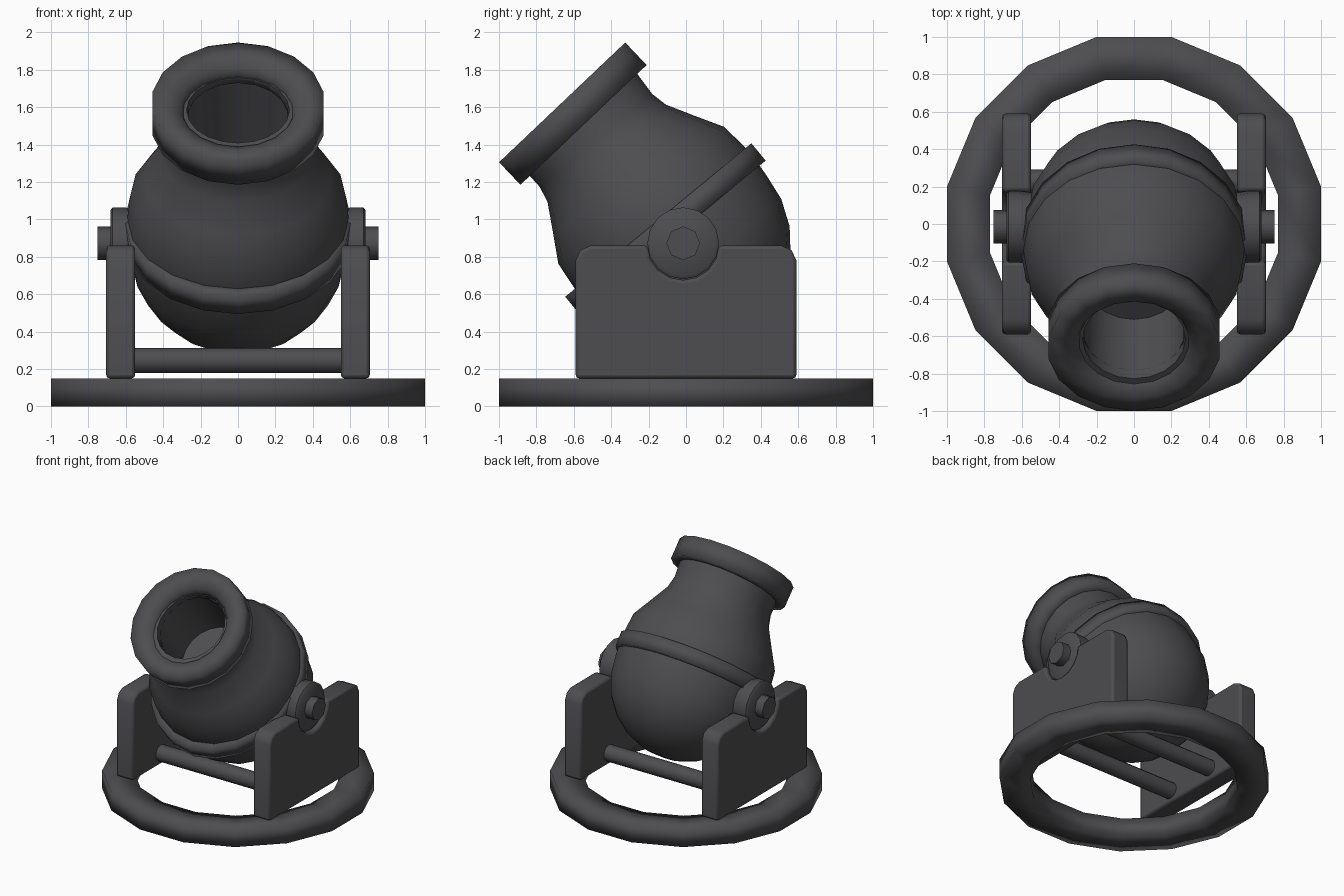
import bpy, bmesh, math
from mathutils import Matrix, Vector

if "Cube" in bpy.data.objects:
    bpy.data.objects.remove(bpy.data.objects["Cube"])

iron = bpy.data.materials.new("dark_iron")
iron.diffuse_color = (0.075, 0.075, 0.081, 1)
iron.use_nodes = True
iron.node_tree.nodes["Principled BSDF"].inputs["Base Color"].default_value = iron.diffuse_color


def finish(name, bm, angle):
    bmesh.ops.remove_doubles(bm, verts=bm.verts, dist=1e-5)
    bmesh.ops.recalc_face_normals(bm, faces=bm.faces)
    me = bpy.data.meshes.new(name)
    bm.to_mesh(me)
    bm.free()
    ob = bpy.data.objects.new(name, me)
    bpy.context.collection.objects.link(ob)
    me.materials.append(iron)
    bpy.ops.object.select_all(action='DESELECT')
    ob.select_set(True)
    bpy.context.view_layer.objects.active = ob
    bpy.ops.object.shade_smooth_by_angle(angle=math.radians(angle))
    return ob


def lathe(name, profile, segs, matrix, closed=False, phase=0.0, angle=50):
    """Revolve (radius, height) points about local z, then place by matrix."""
    bm = bmesh.new()
    rings = []
    for i in range(segs):
        a = 2 * math.pi * (i + phase) / segs
        rings.append([bm.verts.new(matrix @ Vector((r * math.cos(a), r * math.sin(a), z)))
                      for r, z in profile])
    n = len(profile)
    for i in range(segs):
        p, q = rings[i], rings[(i + 1) % segs]
        for j in range(n if closed else n - 1):
            k = (j + 1) % n
            bm.faces.new((p[j], q[j], q[k], p[k]))
    bmesh.ops.remove_doubles(bm, verts=bm.verts, dist=1e-5)
    bmesh.ops.dissolve_degenerate(bm, edges=bm.edges, dist=1e-6)
    return finish(name, bm, angle)


def tilt(y, z, deg):
    return Matrix.Translation((0, y, z)) @ Matrix.Rotation(math.radians(deg), 4, 'X')


# Base ring
lathe("base_ring", [(0.785, 0), (1.02, 0), (1.02, 0.15), (0.785, 0.15)], 16,
      Matrix(), closed=True, phase=0.5, angle=100)

# Barrel: round breech, tapering shoulder, flared neck and hollow bore
R = 0.585
body = [(R * math.sin(math.radians(a)), -R * math.cos(math.radians(a)))
        for a in range(0, 91, 15)]
body += [(0.595, 0.15), (0.575, 0.34), (0.50, 0.47), (0.41, 0.63), (0.39, 0.72), (0.40, 0.93),
         (0.275, 0.93), (0.26, 0.45), (0, 0.45)]
lathe("barrel", body, 20, tilt(-0.023, 0.866, 39.5))

# Muzzle ring
lathe("muzzle_ring", [(0.38, -0.083), (0.465, -0.083), (0.465, 0.083), (0.37, 0.083),
                      (0.31, 0.05), (0.27, -0.03)], 18,
      tilt(-0.605, 1.565, 43.5), closed=True, phase=0.5, angle=100)

# Reinforcing band around the barrel
band = tilt(-0.11, 0.95, 39.5) @ Matrix.Diagonal((0.94, 1, 1, 1))
lathe("barrel_band", [(0.55, -0.06), (0.645, -0.06), (0.645, 0.06), (0.55, 0.06)], 20,
      band, closed=True, angle=100)

# Trunnions and side plates on both sides
PY, PZ = -0.015, 0.872
for side, tag in ((1, "right"), (-1, "left")):
    out = Matrix.Translation((0, PY, PZ)) @ Matrix.Rotation(side * math.pi / 2, 4, 'Y')
    lathe("trunnion_disc_" + tag,
          [(0, 0.5), (0.175, 0.5), (0.192, 0.61), (0.192, 0.67), (0.175, 0.683), (0, 0.683)],
          16, out)
    lathe("trunnion_axle_" + tag, [(0, 0.6), (0.09, 0.6), (0.09, 0.752), (0, 0.752)], 8, out)

    # Plate outline in (y, z) with a rounded seat for the trunnion
    top = 0.86
    outline = [(-0.59, 0.15), (0.59, 0.15), (0.59, 0.78), (0.565, 0.835), (0.51, top)]
    outline += [(PY + 0.19 * math.cos(t), top - 0.185 * math.sin(t))
                for t in (math.pi * i / 8 for i in range(9))]
    outline += [(-0.51, top), (-0.565, 0.835), (-0.59, 0.78)]
    bm = bmesh.new()
    face = bm.faces.new([bm.verts.new((side * 0.55, y, z)) for y, z in outline])
    ext = bmesh.ops.extrude_face_region(bm, geom=[face])
    bmesh.ops.translate(bm, vec=(side * 0.155, 0, 0),
                        verts=[g for g in ext["geom"] if isinstance(g, bmesh.types.BMVert)])
    plate = finish("side_plate_" + tag, bm, 50)
    bev = plate.modifiers.new("soft_edges", 'BEVEL')
    bev.width = 0.018
    bev.segments = 2
    bev.limit_method = 'ANGLE'
    bev.angle_limit = math.radians(50)

# Cross bars joining the plates
for y, tag in ((-0.225, "front"), (0.225, "back")):
    m = Matrix.Translation((0, y, 0.245)) @ Matrix.Rotation(math.pi / 2, 4, 'Y')
    lathe("cross_bar_" + tag, [(0, -0.58), (0.066, -0.58), (0.066, 0.58), (0, 0.58)], 12, m)
